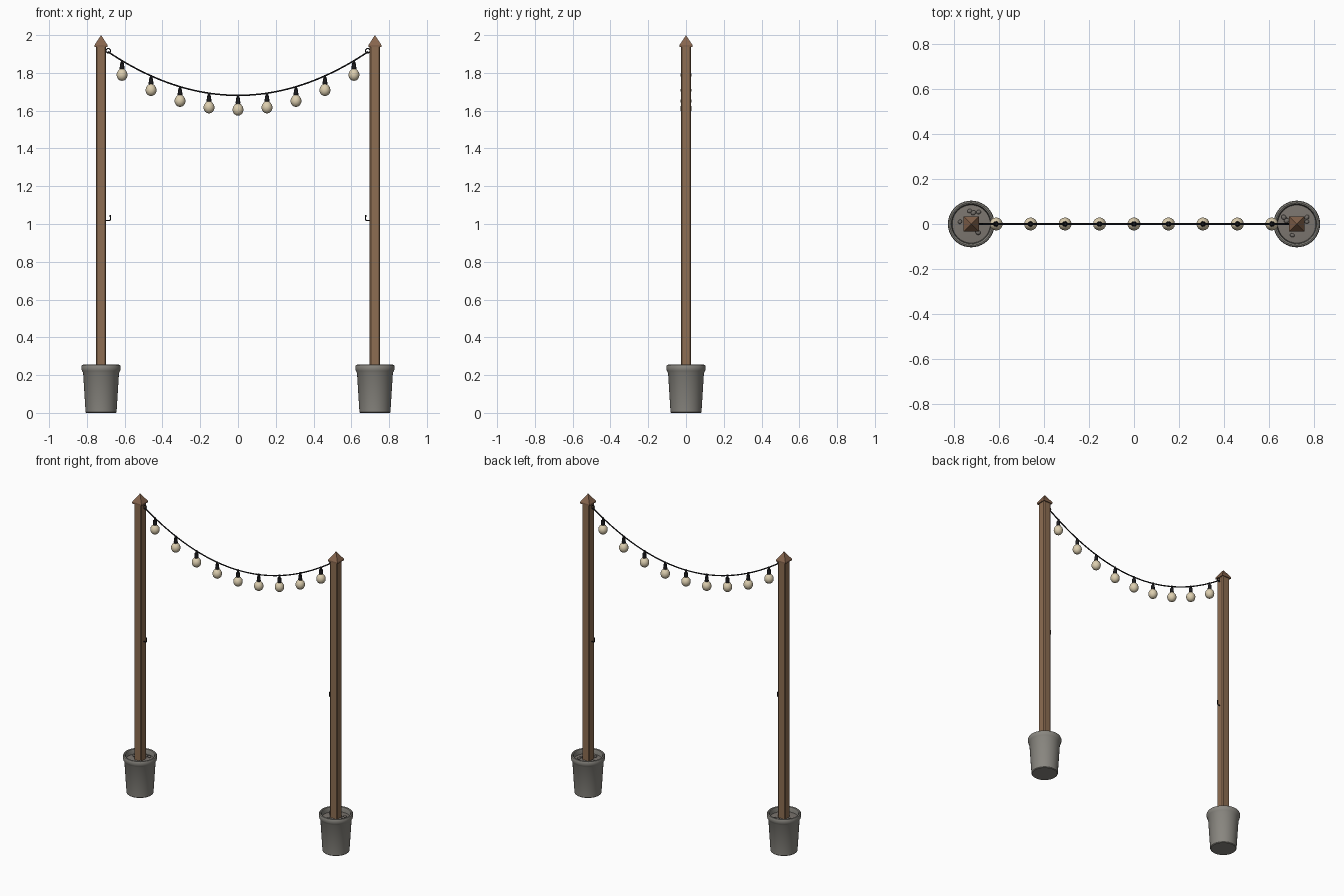
import bpy, bmesh, math, random
from mathutils import Vector

if "Cube" in bpy.data.objects:
    bpy.data.objects.remove(bpy.data.objects["Cube"])

random.seed(4)
POST_X = 0.725


def material(name, r, g, b):
    m = bpy.data.materials.new(name)
    m.diffuse_color = (r, g, b, 1)
    m.use_nodes = True
    m.node_tree.nodes["Principled BSDF"].inputs["Base Color"].default_value = m.diffuse_color
    return m


WOOD = material("wood", 0.27, 0.155, 0.085)
CAP = material("cap_wood", 0.24, 0.13, 0.075)
STONE = material("pot_grey", 0.25, 0.24, 0.215)
FILL = material("gravel_fill", 0.2, 0.18, 0.16)
PEBBLE = material("pebble", 0.17, 0.155, 0.14)
BLACK = material("black", 0.012, 0.012, 0.014)
GLASS = material("warm_glass", 0.72, 0.62, 0.43)


def finish(name, bm, mat, smooth=None):
    bmesh.ops.recalc_face_normals(bm, faces=bm.faces)
    me = bpy.data.meshes.new(name)
    bm.to_mesh(me)
    bm.free()
    ob = bpy.data.objects.new(name, me)
    bpy.context.collection.objects.link(ob)
    me.materials.append(mat)
    if smooth:
        bpy.ops.object.select_all(action='DESELECT')
        ob.select_set(True)
        bpy.context.view_layer.objects.active = ob
        bpy.ops.object.shade_smooth_by_angle(angle=math.radians(smooth))
    return ob


def lathe(name, profile, loc, mat, seg=32):
    """Spin (radius, z) points around a vertical axis."""
    bm = bmesh.new()
    vs = [bm.verts.new((r, 0, z)) for r, z in profile]
    es = [bm.edges.new(p) for p in zip(vs, vs[1:])]
    bmesh.ops.spin(bm, geom=vs + es, cent=(0, 0, 0), axis=(0, 0, 1),
                   angle=2 * math.pi, steps=seg)
    bmesh.ops.remove_doubles(bm, verts=bm.verts, dist=1e-5)
    ob = finish(name, bm, mat, 40)
    ob.location = loc
    return ob


def wire(name, points, radius, mat, cyclic=False):
    """Round wire following a list of points."""
    cu = bpy.data.curves.new(name, 'CURVE')
    cu.dimensions = '3D'
    cu.bevel_depth, cu.bevel_resolution = radius, 2
    cu.use_fill_caps = True
    sp = cu.splines.new('POLY')
    sp.points.add(len(points) - 1)
    for p, co in zip(sp.points, points):
        p.co = (*co, 1)
    sp.use_cyclic_u = cyclic
    cu.materials.append(mat)
    ob = bpy.data.objects.new(name, cu)
    bpy.context.collection.objects.link(ob)
    return ob


def post(name, x):
    bm = bmesh.new()
    bmesh.ops.create_cube(bm, size=1)
    for v in bm.verts:
        v.co = (v.co.x * 0.055, v.co.y * 0.055, 0.03 + (v.co.z + 0.5) * 1.91)
    upright = [e for e in bm.edges if abs(e.verts[0].co.z - e.verts[1].co.z) > 1]
    bmesh.ops.bevel(bm, geom=upright, offset=0.006, segments=1, affect='EDGES')
    finish(name, bm, WOOD).location.x = x


def cap(name, x):
    # thin square slab with a pyramid on top
    bm = bmesh.new()
    h = 0.034
    corners = [(-h, -h), (h, -h), (h, h), (-h, h)]
    low = [bm.verts.new((a, b, 1.937)) for a, b in corners]
    high = [bm.verts.new((a, b, 1.948)) for a, b in corners]
    tip = bm.verts.new((0, 0, 2.0))
    bm.faces.new(low)
    for i in range(4):
        j = (i + 1) % 4
        bm.faces.new((low[i], low[j], high[j], high[i]))
        bm.faces.new((high[i], high[j], tip))
    finish(name, bm, CAP).location.x = x


def pebble(name, loc):
    bm = bmesh.new()
    bmesh.ops.create_icosphere(bm, subdivisions=2, radius=random.uniform(0.010, 0.013))
    ob = finish(name, bm, PEBBLE, 60)
    ob.location = loc
    ob.scale = (1, 0.85, 0.65)
    ob.rotation_euler.z = random.uniform(0, 3)


POT = [(0, 0), (0.078, 0), (0.082, 0.004), (0.095, 0.212), (0.101, 0.222),
       (0.104, 0.232), (0.104, 0.246), (0.101, 0.253), (0.095, 0.255),
       (0.089, 0.252), (0.086, 0.244), (0.084, 0.215), (0.082, 0.19)]
PEBBLES = {
    "left": [(-0.007, 0.058), (0.033, 0.053), (-0.05, 0.01), (0.03, -0.037), (0.01, 0.05)],
    "right": [(0.045, 0.03), (0.045, 0.01), (-0.02, -0.05), (-0.058, 0.03), (-0.045, 0.015)],
}

# planted posts with pots, caps and hooks
for side, s in (("left", -1), ("right", 1)):
    x = s * POST_X
    lathe(side + "_pot", POT, (x, 0, 0), STONE, 40)
    lathe(side + "_gravel_fill", [(0, 0.226), (0.05, 0.225), (0.0855, 0.222)],
          (x, 0, 0), FILL, 40)
    for i, (px, py) in enumerate(PEBBLES[side]):
        pebble(f"{side}_pebble_{i + 1}", (x + px, py, 0.229))
    post(side + "_post", x)
    cap(side + "_post_cap", x)
    # eye ring and its shank near the top
    ring = [(s * 0.687 + 0.012 * math.cos(a), 0, 1.917 + 0.012 * math.sin(a))
            for a in (k * math.tau / 20 for k in range(20))]
    wire(side + "_eye_ring", ring, 0.0028, BLACK, True)
    wire(side + "_eye_shank", [(s * 0.71, 0, 1.917), (s * 0.699, 0, 1.917)], 0.0028, BLACK)
    # small upturned hook halfway up
    wire(side + "_cable_hook", [(s * 0.71, 0, 1.018), (s * 0.682, 0, 1.018),
         (s * 0.678, 0, 1.0195), (s * 0.676, 0, 1.024), (s * 0.676, 0, 1.048)],
         0.003, BLACK)


def sag(x):
    return 1.681 + 0.232 * (x / 0.69) ** 2


# sagging cable
wire("cable", [(x, 0, sag(x)) for x in (-0.69 + 1.38 * i / 48 for i in range(49))],
     0.004, BLACK)

# hanging lamps
SOCKET = [(0, 0.004), (0.006, 0.004), (0.007, -0.012), (0.011, -0.015),
          (0.0125, -0.042), (0.011, -0.047), (0, -0.047)]
BULB = [(0, -0.042), (0.010, -0.043), (0.018, -0.050), (0.0255, -0.060),
        (0.029, -0.073), (0.0275, -0.086), (0.021, -0.098), (0.011, -0.105), (0, -0.107)]
for i in range(9):
    x = (i - 4) * 0.1535
    lathe(f"socket_{i + 1}", SOCKET, (x, 0, sag(x)), BLACK, 12)
    lathe(f"bulb_{i + 1}", BULB, (x, 0, sag(x)), GLASS, 16)
